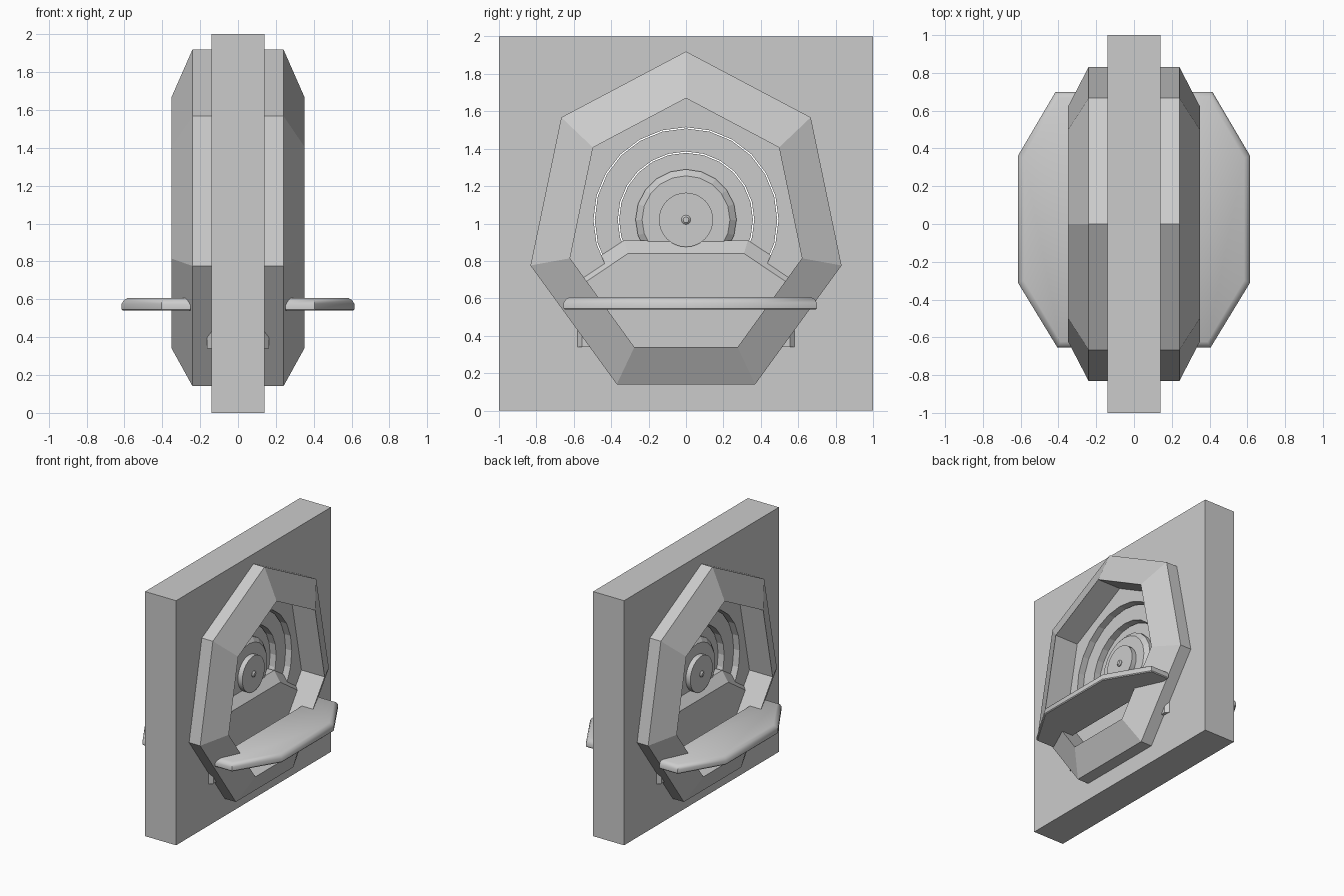
import bpy, bmesh
from math import sin, cos, pi

if "Cube" in bpy.data.objects:
    bpy.data.objects.remove(bpy.data.objects["Cube"])

CZ = 1.02  # centre height of the round recess


def loft(name, loops, closed=False, mirror=False, smooth=False):
    """Skin equal-length loops; cap both ends, or join last to first."""
    bm = bmesh.new()
    rows = [[bm.verts.new(p) for p in loop] for loop in loops]
    pairs = list(zip(rows, rows[1:]))
    if closed:
        pairs.append((rows[-1], rows[0]))
    else:
        bm.faces.new(rows[0])
        bm.faces.new(rows[-1])
    n = len(rows[0])
    for a, b in pairs:
        for i in range(n):
            j = (i + 1) % n
            bm.faces.new((a[i], a[j], b[j], b[i]))
    bmesh.ops.recalc_face_normals(bm, faces=bm.faces)
    mesh = bpy.data.meshes.new(name)
    bm.to_mesh(mesh)
    bm.free()
    ob = bpy.data.objects.new(name, mesh)
    bpy.context.collection.objects.link(ob)
    if mirror:
        ob.modifiers.new("mirror", 'MIRROR').use_mirror_merge = False
    if smooth:
        bpy.ops.object.select_all(action='DESELECT')
        ob.select_set(True)
        bpy.context.view_layer.objects.active = ob
        bpy.ops.object.shade_smooth_by_angle(angle=0.6)
    return ob


def ngon(x, ry, rz, n, cz=CZ):
    return [(x, ry * sin(2 * pi * i / n), cz + rz * cos(2 * pi * i / n)) for i in range(n)]


def ring(name, inner, outer, half):
    return loft(name, [ngon(x, r, r, 24) for x, r in
                ((-half, inner), (half, inner), (half, outer), (-half, outer))], closed=True)


# Square slab with a round hole
square = [(-1, 0), (1, 0), (1, 2), (-1, 2)]
slab = loft("wall_slab", [[(x, y, z) for y, z in square] for x in (-.14, .14)])
cutter = loft("hole_cutter", [ngon(x, .495, .495, 24) for x in (-.3, .3)])
cutter.hide_render = True
cutter.hide_set(True)
cut = slab.modifiers.new("hole", 'BOOLEAN')
cut.object = cutter
cut.operation = 'DIFFERENCE'
cut.solver = 'EXACT'

# Stepped rings with thin gaps between them
ring("outer_step", .365, .488, .09)
ring("inner_step", .23, .358, .04)

# Central hub, disc and pin
loft("hub", [ngon(x, r, r, 20) for x, r in
             ((-.10, .235), (-.07, .27), (.07, .27), (.10, .235))])
loft("hub_disc", [ngon(x, .145, .145, 32) for x in (-.14, .14)], smooth=True)
loft("hub_pin", [ngon(x, r, r, 12) for x, r in
                 ((-.155, .015), (-.145, .025), (.145, .025), (.155, .015))], smooth=True)

# Seven-sided frame on both faces
loft("heptagon_frame", [ngon(.13, .853, .936, 7, .984), ngon(.24, .853, .936, 7, .984),
                        ngon(.35, .636, .70, 7, .97), ngon(.13, .636, .70, 7, .97)],
     closed=True, mirror=True)


# Bevelled block across the lower part of the recess
def block_loop(x, g):
    half = [(.555 + g, .34), (.555 + g, .675 + g * .6), (.31 + g * .3, .84 + g)]
    return [(x, y, z) for y, z in half + [(-y, z) for y, z in reversed(half)]]


loft("lower_block", [block_loop(-.165, 0), block_loop(-.095, .07),
                     block_loop(.095, .07), block_loop(.165, 0)])


# Ledges with softened outer edge
def ledge_loop(z, g):
    pts = [(.25, -.655 + g), (.405 - g / 2, -.655 + g), (.615 - g, -.31 + g / 3),
           (.615 - g, .36 - g / 3), (.415 - g / 2, .70 - g), (.25, .70 - g)]
    return [(x, y, z) for x, y in pts]


loft("ledge", [ledge_loop(z, g) for z, g in
               ((.54, .006), (.547, 0), (.575, 0), (.595, .012), (.607, .032))],
     mirror=True, smooth=True)
